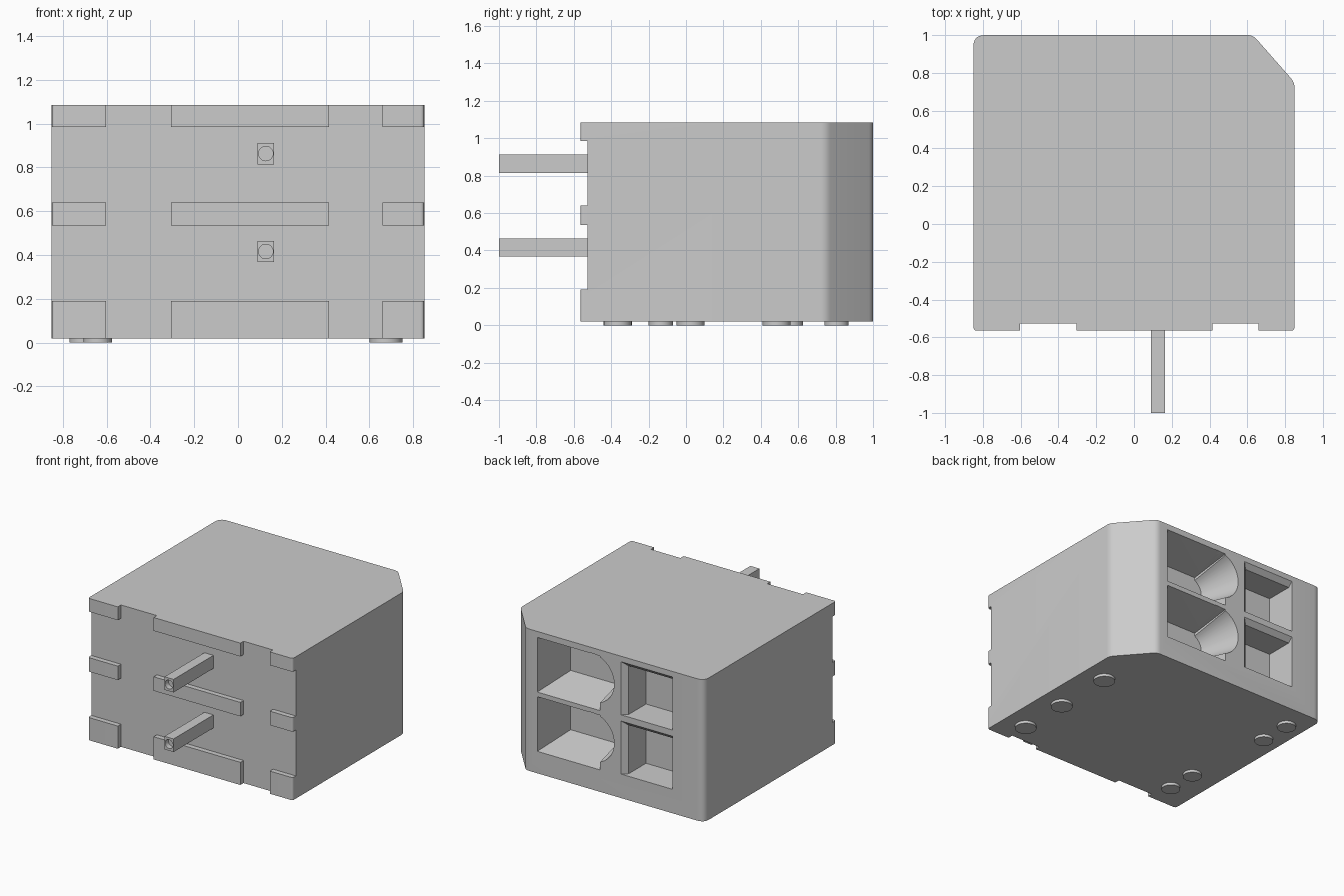
import bpy, bmesh, math
from mathutils import Vector

cube = bpy.data.objects.get("Cube")
if cube:
    bpy.data.objects.remove(cube, do_unlink=True)

grey = bpy.data.materials.new("plain grey plastic")
grey.use_nodes = True
color = (0.6, 0.6, 0.6, 1)
grey.diffuse_color = color
grey.node_tree.nodes["Principled BSDF"].inputs["Base Color"].default_value = color


def add(name, bm):
    bmesh.ops.recalc_face_normals(bm, faces=bm.faces)
    mesh = bpy.data.meshes.new(name)
    bm.to_mesh(mesh)
    bm.free()
    mesh.materials.append(grey)
    obj = bpy.data.objects.new(name, mesh)
    bpy.context.collection.objects.link(obj)
    return obj


def loft(name, rings):
    """Solid skinned through rings with equal point counts."""
    bm = bmesh.new()
    rows = [[bm.verts.new(p) for p in ring] for ring in rings]
    n = len(rows[0])
    for a, b in zip(rows, rows[1:]):
        for i in range(n):
            j = (i + 1) % n
            bm.faces.new((a[i], a[j], b[j], b[i]))
    bm.faces.new(rows[0])
    bm.faces.new(rows[-1])
    return add(name, bm)


def rect(x0, x1, z0, z1, y):
    return [(x0, y, z0), (x1, y, z0), (x1, y, z1), (x0, y, z1)]


def box(name, x0, x1, y0, y1, z0, z1):
    return loft(name, [rect(x0, x1, z0, z1, y) for y in (y0, y1)])


def circle(x, z, r, y, n=40):
    angles = [2 * math.pi * i / n for i in range(n)]
    return [(x + r * math.cos(a), y, z + r * math.sin(a)) for a in angles]


def activate(obj):
    bpy.ops.object.select_all(action='DESELECT')
    obj.select_set(True)
    bpy.context.view_layer.objects.active = obj


def cut(target, cutter):
    mod = target.modifiers.new("cut", 'BOOLEAN')
    mod.operation = 'DIFFERENCE'
    mod.solver = 'EXACT'
    mod.object = cutter
    activate(target)
    bpy.ops.object.modifier_apply(modifier=mod.name)
    bpy.data.objects.remove(cutter, do_unlink=True)


def smooth(obj):
    activate(obj)
    bpy.ops.object.shade_smooth_by_angle(angle=math.radians(30))


def rounded(corners, steps=6):
    """Outline with each corner (x, y, trim) softened."""
    out = []
    pts = [Vector(c[:2]) for c in corners]
    for i, p in enumerate(pts):
        trim = corners[i][2]
        a = p + (pts[i - 1] - p).normalized() * trim
        b = p + (pts[(i + 1) % len(pts)] - p).normalized() * trim
        for k in range(steps + 1):
            t = k / steps
            out.append(a * (1 - t) ** 2 + p * 2 * t * (1 - t) + b * t * t)
    return out


# Housing with one chamfered rear corner
outline = rounded([(-.85, -.565, .02), (.85, -.565, .02), (.85, .75, .03),
                   (.63, 1, .03), (-.85, 1, .06)])
housing = loft("housing", [[(p.x, p.y, z) for p in outline] for z in (.02, 1.085)])

# Channels that leave raised pads on the front
for z0, z1 in ((.19, .535), (.64, .985)):
    cut(housing, box("channel", -1, 1, -.7, -.527, z0, z1))
for x0, x1 in ((-.603, -.305), (.415, .66)):
    cut(housing, box("channel", x0, x1, -.7, -.527, -.1, 1.2))

# Rear openings, one pair per pole
for dz in (0, -.445):
    # Tapered lever pocket: small overshoot past the face keeps the cut clean
    cut(housing, loft("pocket", [
        rect(.011, .539, .626 + dz, 1.044 + dz, 1.02),
        rect(.03, .475, .69 + dz, .98 + dz, .69)]))
    # Conical wire entry
    cut(housing, loft("wire_entry", [
        circle(.08, .86 + dz, .188, 1.02), circle(.08, .86 + dz, .11, .69)]))
    # Square pocket with a sloped lip on two sides
    cut(housing, loft("square_pocket", [
        rect(-.59, -.15, .645 + dz, 1.053 + dz, 1.01),
        rect(-.59, -.2, .645 + dz, 1.01 + dz, .965),
        rect(-.59, -.2, .645 + dz, 1.01 + dz, .76)]))
smooth(housing)

# Contact pins with a bored tip
for name, z in (("lower_pin", .416), ("upper_pin", .863)):
    pin = box(name, .09, .165, -1, -.5, z - .049, z + .049)
    cut(pin, loft("bore", [circle(.127, z, .033, y, 24) for y in (-1.1, -.96)]))
    smooth(pin)

# Round feet under the housing
feet = [(.675, .485, .075), (.675, .025, .075), (.675, -.365, .075),
        (-.705, .805, .065), (-.705, .56, .065),
        (-.64, -.135, .065), (-.64, -.365, .065)]
for i, (x, y, r) in enumerate(feet):
    bm = bmesh.new()
    bmesh.ops.create_cone(bm, cap_ends=True, segments=32, radius1=r, radius2=r, depth=.03)
    bmesh.ops.translate(bm, verts=bm.verts, vec=(x, y, .015))
    smooth(add(f"foot_{i + 1}", bm))
